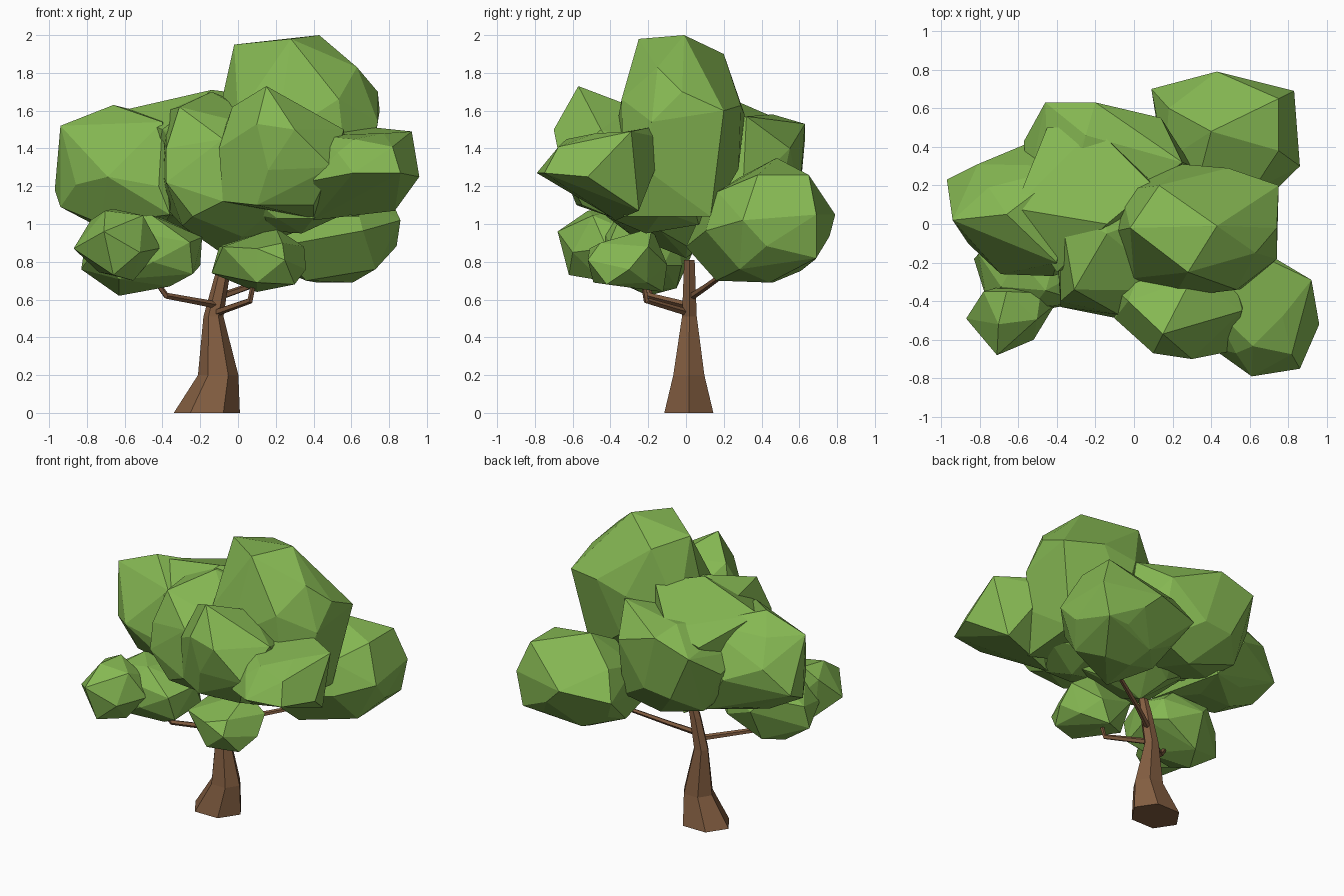
import bpy, bmesh, math, random
from mathutils import Vector


def material(name, rgb):
    m = bpy.data.materials.new(name)
    m.diffuse_color = (*rgb, 1)
    return m


LEAF = material("leaf_green", (0.235, 0.475, 0.085))
BARK = material("bark_brown", (0.225, 0.11, 0.052))


def finish(bm, name, mat):
    bmesh.ops.recalc_face_normals(bm, faces=bm.faces)
    me = bpy.data.meshes.new(name)
    bm.to_mesh(me)
    bm.free()
    me.materials.append(mat)
    bpy.context.collection.objects.link(bpy.data.objects.new(name, me))


def foliage(name, lo, hi, seed, keys=(), count=24):
    """Faceted clump: convex hull of jittered sphere points fitted to a box, plus key corners."""
    rnd = random.Random(seed)
    pts = []
    for i in range(count):
        z = 1 - 2 * (i + 0.5) / count
        a = i * 2.39996 + rnd.uniform(-0.25, 0.25) + seed
        r = math.sqrt(1 - z * z)
        p = Vector((r * math.cos(a), r * math.sin(a), z))
        p = Vector([math.copysign(abs(c) ** 0.9, c) for c in p])
        pts.append(p * rnd.uniform(0.92, 1.06))
    mn = [min(p[k] for p in pts) for k in range(3)]
    mx = [max(p[k] for p in pts) for k in range(3)]
    pts = [Vector([lo[k] + (p[k] - mn[k]) / (mx[k] - mn[k]) * (hi[k] - lo[k])
                   for k in range(3)]) for p in pts]
    keys = [Vector(k) for k in keys]
    pts = [p for p in pts if all((p - k).length > 0.14 for k in keys)] + keys
    bm = bmesh.new()
    for p in pts:
        bm.verts.new(p)
    bmesh.ops.convex_hull(bm, input=bm.verts)
    bmesh.ops.delete(bm, geom=[v for v in bm.verts if not v.link_faces], context='VERTS')
    bmesh.ops.dissolve_limit(bm, angle_limit=math.radians(7), verts=bm.verts, edges=bm.edges)
    finish(bm, name, LEAF)


def limb(name, path, sides, level=False):
    """Tapered tube; path rows are x, y, z, radius x, radius y."""
    bm = bmesh.new()
    centres = [Vector(p[:3]) for p in path]
    rings = []
    for i, p in enumerate(path):
        d = centres[min(i + 1, len(path) - 1)] - centres[max(i - 1, 0)]
        q = d.to_track_quat('Z', 'Y')
        ring = []
        for k in range(sides):
            a = 2 * math.pi * k / sides
            off = Vector((p[3] * math.cos(a), p[4] * math.sin(a), 0))
            ring.append(bm.verts.new(centres[i] + (off if level else q @ off)))
        rings.append(ring)
    for a, b in zip(rings, rings[1:]):
        for k in range(sides):
            j = (k + 1) % sides
            bm.faces.new((a[k], a[j], b[j], b[k]))
    bm.faces.new(rings[0])
    bm.faces.new(rings[-1])
    finish(bm, name, BARK)


# Leaning trunk and forked branches
limb("trunk", [(-0.165, 0.015, 0, 0.175, 0.15), (-0.105, 0.015, 0.2, 0.107, 0.095),
               (-0.13, 0.018, 0.51, 0.053, 0.045), (-0.085, 0.018, 0.72, 0.04, 0.036),
               (-0.06, 0.018, 0.81, 0.03, 0.032)], 6, True)
limb("branch_left", [(-0.11, 0.01, 0.57, 0.02, 0.02), (-0.38, -0.19, 0.62, 0.017, 0.017),
                     (-0.46, -0.22, 0.73, 0.014, 0.014)], 5)
limb("branch_front", [(-0.12, 0.01, 0.53, 0.02, 0.02), (0.065, -0.21, 0.595, 0.017, 0.017),
                      (0.09, -0.23, 0.72, 0.014, 0.014)], 5)
limb("branch_back", [(-0.11, 0.02, 0.61, 0.02, 0.02), (0.06, 0.11, 0.67, 0.017, 0.017),
                     (0.3, 0.22, 0.75, 0.014, 0.014)], 5)

# Large crown clumps
foliage("crown_top", (-0.15, -0.38, 1.05), (0.74, 0.29, 1.92), 1,
        [(0.43, -0.01, 2.0), (-0.02, -0.02, 1.95), (0.28, -0.25, 1.98), (0.13, 0.2, 1.9),
         (0.63, -0.15, 1.83), (0.75, 0.2, 1.6), (0.25, 0.31, 1.58), (0.74, -0.02, 1.7),
         (0.70, 0.17, 1.3), (0.70, -0.2, 1.28), (0.64, 0.13, 1.04), (0.6, -0.33, 1.04)])
foliage("crown_centre", (-0.40, -0.46, 0.88), (0.42, 0.30, 1.62), 2,
        [(-0.31, -0.34, 1.62), (-0.38, -0.43, 1.22), (-0.14, -0.05, 1.7), (-0.38, 0.06, 1.6),
         (-0.24, -0.42, 1.04), (-0.05, 0, 0.82), (-0.08, -0.49, 1.12), (-0.18, 0.22, 1.63),
         (-0.08, -0.47, 1.45), (-0.38, -0.4, 1.4)])
foliage("crown_back", (-0.56, -0.10, 0.95), (0.2, 0.60, 1.55), 3,
        [(-0.46, 0.63, 1.45), (-0.2, 0.63, 1.53), (0.14, 0.55, 1.4), (-0.25, 0.46, 1.58),
         (-0.3, 0.6, 1.12), (-0.57, 0.43, 1.3), (0.16, 0.46, 0.98), (-0.45, 0.45, 1.02),
         (0.25, 0.32, 1.57), (-0.1, 0.42, 0.91), (0.3, 0.3, 1.15)])
foliage("crown_left", (-0.90, -0.18, 0.97), (-0.36, 0.31, 1.55), 4,
        [(-0.66, 0.05, 1.63), (-0.94, 0.02, 1.52), (-0.97, 0.23, 1.18), (-0.94, 0.05, 1.09),
         (-0.69, -0.26, 1.25), (-0.40, -0.2, 1.54), (-0.81, 0.31, 1.35), (-0.33, 0.3, 1.55),
         (-0.57, 0.41, 1.25), (-0.4, 0.35, 0.98), (-0.36, -0.25, 1.05), (-0.42, -0.27, 1.2)])
foliage("crown_front", (-0.10, -0.65, 1.08), (0.58, -0.12, 1.58), 5,
        [(0.15, -0.57, 1.73), (0.1, -0.67, 1.53), (0.3, -0.7, 1.5), (-0.1, -0.49, 1.4),
         (0.56, -0.45, 1.5), (-0.08, -0.49, 1.12), (0.1, -0.58, 1.1), (0.4, -0.55, 1.1),
         (-0.03, -0.4, 1.62), (0.3, -0.28, 1.62), (0.5, -0.66, 1.3), (0.4, -0.38, 1.03)])
foliage("crown_right", (0.44, -0.74, 1.14), (0.92, -0.2, 1.48), 6,
        [(0.96, -0.52, 1.25), (0.61, -0.79, 1.27), (0.86, -0.75, 1.27), (0.73, -0.2, 1.51),
         (0.92, -0.29, 1.49), (0.4, -0.37, 1.02), (0.40, -0.64, 1.23), (0.4, -0.42, 1.47),
         (0.83, -0.25, 1.07), (0.6, -0.5, 1.1), (0.6, -0.1, 1.45)])
# Filler masses joining the crown clumps
foliage("crown_under", (-0.2, -0.46, 0.95), (0.64, 0.2, 1.45), 7, [(0.4, -0.4, 1.03)])
foliage("crown_saddle", (-0.55, -0.15, 1.0), (0.1, 0.4, 1.55), 12,
        [(-0.62, 0.08, 1.6), (-0.38, 0.06, 1.6), (-0.14, 0, 1.71), (0.1, 0.2, 1.68),
         (-0.2, 0.5, 1.55), (-0.45, 0.5, 1.48), (-0.4, -0.25, 1.5)])

# Lower clumps
foliage("clump_back_right", (0.12, 0.08, 0.69), (0.84, 0.76, 1.28), 8,
        [(0.43, 0.79, 1.05), (0.4, 0.48, 1.35), (0.83, 0.69, 1.05), (0.86, 0.3, 1.02),
         (0.09, 0.7, 1.02), (0.78, 0.69, 0.82), (0.2, 0.0, 0.88), (0.75, 0.65, 1.26),
         (0.75, 0.38, 1.26), (0.18, 0.6, 1.2), (0.36, 0.16, 0.7), (0.42, 0.46, 0.69)])
foliage("clump_left", (-0.83, -0.44, 0.63), (-0.18, 0.05, 1.05), 9,
        [(-0.63, -0.2, 0.62), (-0.83, -0.18, 0.76), (-0.19, -0.2, 0.93), (-0.2, -0.12, 0.78),
         (-0.36, -0.3, 0.67), (-0.55, -0.05, 0.66)])
foliage("clump_front_left", (-0.86, -0.67, 0.70), (-0.41, -0.29, 1.07), 10,
        [(-0.87, -0.49, 0.87), (-0.71, -0.68, 0.96), (-0.66, -0.35, 1.08),
         (-0.78, -0.35, 1.02), (-0.52, -0.6, 0.85), (-0.66, -0.62, 0.73)], 18)
foliage("clump_front", (-0.13, -0.52, 0.65), (0.34, -0.10, 0.95), 11,
        [(0.36, -0.3, 0.76), (-0.14, -0.3, 0.74), (0.2, -0.18, 0.98), (0.35, -0.2, 0.88),
         (0.3, -0.42, 0.68), (-0.08, -0.44, 0.88), (0.1, -0.12, 0.64), (0.1, -0.49, 0.69),
         (0.1, -0.51, 0.87), (-0.1, -0.15, 0.88)], 18)
